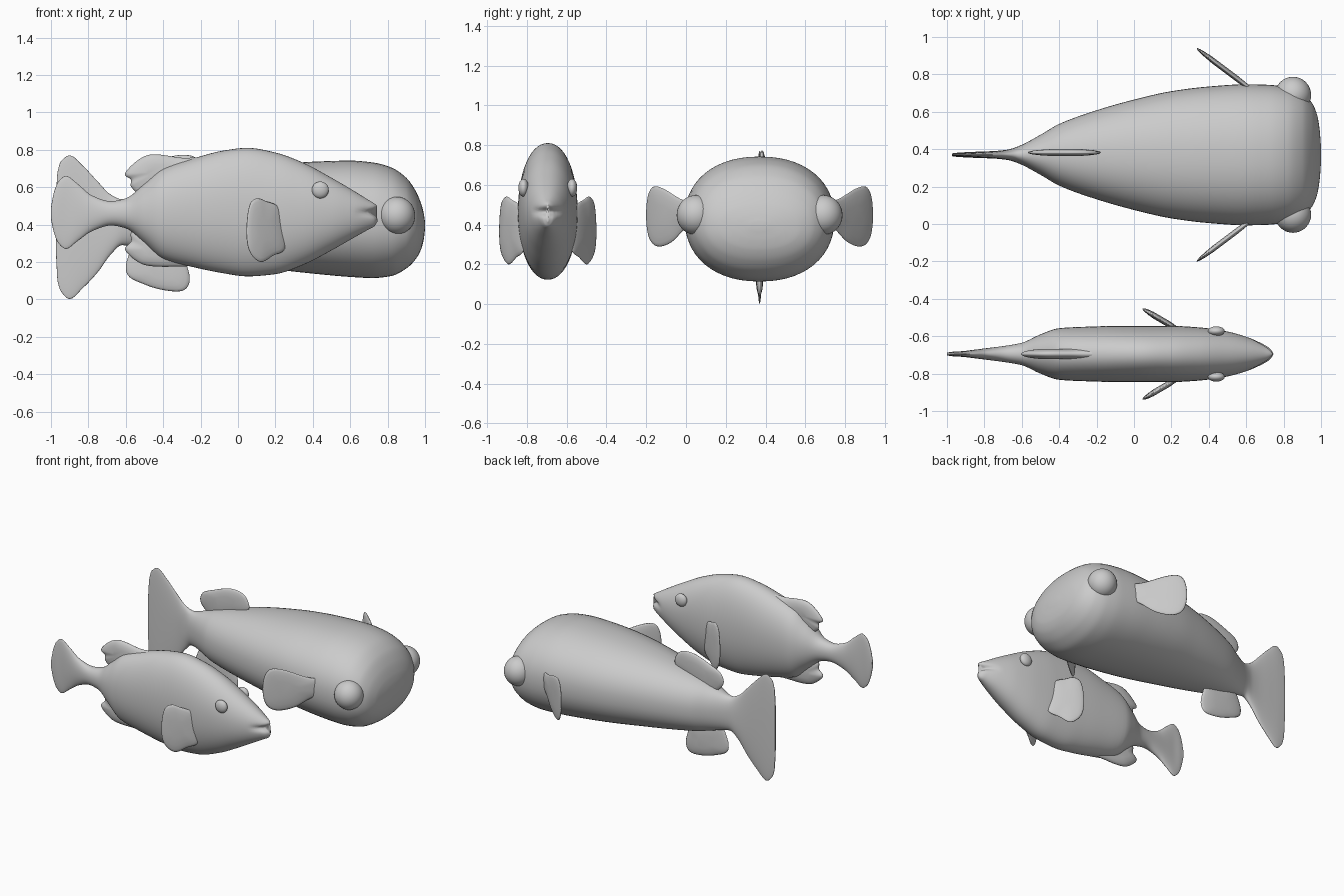
import bpy, bmesh, math
from mathutils import Vector

if "Cube" in bpy.data.objects:
    bpy.data.objects.remove(bpy.data.objects["Cube"])

RING = 56


def finish(name, bm):
    bmesh.ops.recalc_face_normals(bm, faces=bm.faces)
    for f in bm.faces:
        f.smooth = True
    me = bpy.data.meshes.new(name)
    bm.to_mesh(me)
    bm.free()
    ob = bpy.data.objects.new(name, me)
    bpy.context.collection.objects.link(ob)
    return ob


def densify(keys, steps=5):
    """Smooth, overshoot-free interpolation of section rows along x."""
    n = len(keys)

    def slope(i, c):
        d = lambda j: (keys[j + 1][c] - keys[j][c]) / (keys[j + 1][0] - keys[j][0])
        if i == 0:
            return d(0)
        if i == n - 1:
            return d(n - 2)
        a, b = d(i - 1), d(i)
        return 0 if a * b <= 0 else 2 * a * b / (a + b)

    rows = []
    for i in range(n - 1):
        h = keys[i + 1][0] - keys[i][0]
        for s in range(steps):
            t = s / steps
            row = [keys[i][0] + h * t]
            for c in (1, 2, 3):
                row.append((2*t**3 - 3*t**2 + 1) * keys[i][c] + (t**3 - 2*t**2 + t) * h * slope(i, c)
                           + (3*t**2 - 2*t**3) * keys[i + 1][c] + (t**3 - t**2) * h * slope(i + 1, c))
            rows.append(row)
    rows.append(list(keys[-1]))
    return rows


def body(name, keys, cy, power, mouth_z=None):
    """Loft of rounded sections (x, bottom, top, half width)."""
    bm = bmesh.new()
    rings = []
    for x, lo, hi, w in densify(keys):
        ring = []
        for i in range(RING):
            a = 2 * math.pi * i / RING
            c, s = math.cos(a), math.sin(a)
            y = w * math.copysign(abs(c) ** (2 / power), c)
            z = (lo + hi) / 2 + (hi - lo) / 2 * math.copysign(abs(s) ** (2 / power), s)
            px = x
            if mouth_z and x > 0.62:   # mouth groove
                px -= 0.035 * math.exp(-((z - mouth_z) / 0.02) ** 2) * min(1, (x - 0.62) / 0.1)
            ring.append(bm.verts.new((px, cy + y, z)))
        rings.append(ring)
    for r, q in zip(rings, rings[1:]):
        for i in range(RING):
            j = (i + 1) % RING
            bm.faces.new((r[i], r[j], q[j], q[i]))
    bm.faces.new(rings[0])
    bm.faces.new(rings[-1])
    return finish(name, bm)


def fin(name, pts, thick, place):
    """Lens-shaped plate from a smoothed x-z outline; place(x) gives its y."""
    n, out = len(pts), []
    for i in range(n):
        p0, p1, p2, p3 = (Vector(pts[(i + k) % n]) for k in (-1, 0, 1, 2))
        for s in range(5):
            t = s / 5
            out.append(0.5 * (2*p1 + (p2 - p0)*t + (2*p0 - 5*p1 + 4*p2 - p3)*t*t
                              + (3*p1 - p0 - 3*p2 + p3)*t**3))
    mid = sum(out, Vector((0, 0))) / len(out)
    bm = bmesh.new()
    edge = [bm.verts.new((p.x, place(p.x), p.y)) for p in out]
    for side in (-1, 1):
        prev = edge
        for s in (0.97, 0.88, 0.7, 0.4):
            ring = []
            for p in out:
                q = mid + (p - mid) * s
                ring.append(bm.verts.new((q.x, place(q.x) + side * thick * math.sqrt(1 - s*s), q.y)))
            for i in range(len(out)):
                j = (i + 1) % len(out)
                bm.faces.new((prev[i], prev[j], ring[j], ring[i]))
            prev = ring
        bm.faces.new(prev)
    return finish(name, bm)


def eye(name, loc, radii):
    bm = bmesh.new()
    bmesh.ops.create_uvsphere(bm, u_segments=32, v_segments=20, radius=1)
    ob = finish(name, bm)
    ob.location, ob.scale = loc, radii


# Slim fish: body and tail
SY = -0.695
body("slim_fish_body", [
    (-1.0, .43, .49, .008), (-.985, .36, .57, .010), (-.96, .30, .63, .013), (-.92, .27, .66, .015),
    (-.86, .31, .62, .022), (-.78, .365, .555, .032), (-.68, .395, .525, .045), (-.6, .38, .54, .06),
    (-.5, .30, .62, .105), (-.4, .215, .70, .138), (-.25, .175, .75, .146), (-.08, .14, .795, .15),
    (.05, .123, .81, .15), (.2, .135, .785, .15), (.35, .185, .73, .142), (.5, .262, .65, .12),
    (.62, .33, .58, .085), (.7, .375, .53, .05), (.73, .392, .512, .03), (.745, .415, .50, .006)],
    SY, 2.1, 0.465)

# Slim fish: fins and eyes
fin("slim_fish_dorsal_fin", [(-.57, .6), (-.572, .64), (-.605, .668), (-.565, .72), (-.5, .765),
    (-.43, .775), (-.3, .757), (-.18, .755), (-.12, .7), (-.3, .6), (-.5, .56)], .03, lambda x: SY)
fin("slim_fish_belly_fin", [(-.572, .31), (-.605, .268), (-.55, .21), (-.48, .18), (-.35, .175),
    (-.25, .19), (-.3, .3), (-.5, .4), (-.57, .36)], .03, lambda x: SY)
for side, label in ((-1, "near"), (1, "far")):
    fin("slim_fish_side_fin_" + label, [(.06, .5), (.1, .54), (.15, .525), (.22, .49), (.25, .38),
        (.25, .27), (.19, .235), (.12, .2), (.06, .26), (.045, .37)], .02,
        lambda x: SY + side * (.14 + (.22 - x) * .58))
    eye("slim_fish_eye_" + label, (.44, SY + side * .122, .585), (.045, .026, .045))

# Round fish: body and tail
RY = 0.37
body("round_fish_body", [
    (-.972, .22, .58, .007), (-.965, .10, .68, .009), (-.945, .04, .74, .011), (-.9, .002, .77, .014),
    (-.83, .06, .715, .017), (-.75, .145, .63, .02), (-.68, .24, .56, .027), (-.62, .29, .535, .045),
    (-.5, .265, .57, .107), (-.4, .24, .605, .165), (-.2, .21, .655, .238), (0, .185, .693, .295),
    (.2, .16, .72, .34), (.4, .138, .736, .365), (.6, .12, .742, .377), (.72, .114, .732, .374),
    (.82, .125, .705, .36), (.9, .165, .65, .33), (.95, .215, .58, .28), (.98, .27, .51, .21),
    (.993, .32, .46, .13), (1.0, .375, .415, .04)], RY, 2.2)

# Round fish: fins and eyes
fin("round_fish_dorsal_fin", [(-.56, .6), (-.55, .68), (-.45, .73), (-.34, .768), (-.25, .768),
    (-.195, .73), (-.18, .66), (-.25, .6), (-.45, .53)], .02, lambda x: RY + .012)
fin("round_fish_belly_fin", [(-.59, .22), (-.59, .13), (-.5, .08), (-.4, .05), (-.3, .045),
    (-.26, .09), (-.27, .17), (-.32, .26), (-.52, .31)], .02, lambda x: RY)
for side, label in ((-1, "near"), (1, "far")):
    fin("round_fish_side_fin_" + label, [(.66, .5), (.56, .53), (.45, .58), (.38, .59), (.345, .54),
        (.335, .43), (.355, .33), (.41, .29), (.5, .31), (.58, .37), (.66, .42)], .02,
        lambda x: RY + side * (.37 + (.6 - x) * .75))
    eye("round_fish_eye_" + label, (.85, RY + side * .32, .448), (.097, .097, .1))
